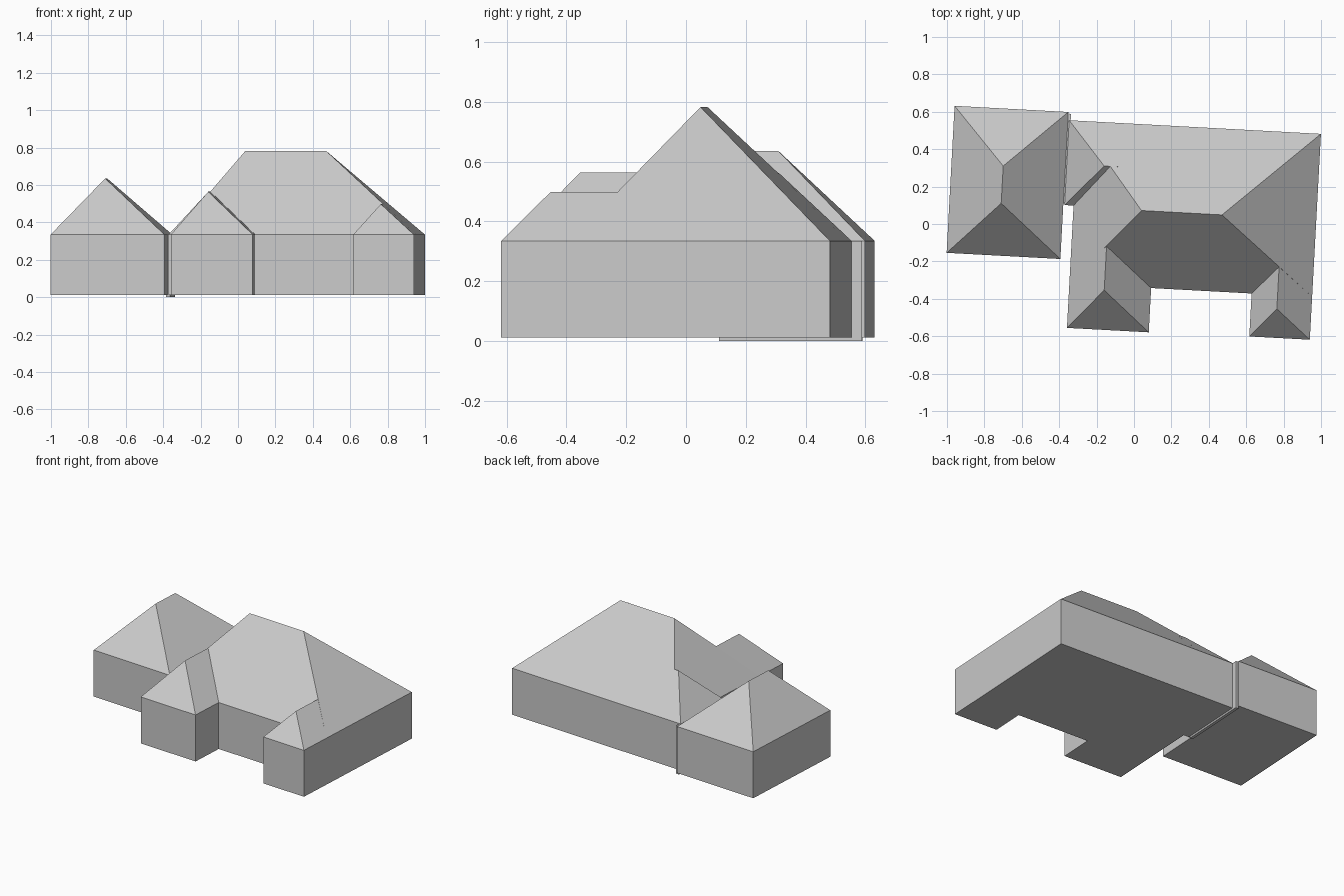
import bpy, bmesh, math
from mathutils import Matrix

cube = bpy.data.objects.get("Cube")
if cube:
    bpy.data.objects.remove(cube, do_unlink=True)

BASE, EAVE = 0.012, 0.335
TURN = Matrix.Rotation(-0.054, 4, 'Z')   # the whole house sits slightly turned

grey = bpy.data.materials.new("plain_grey")
grey.use_nodes = True
grey.diffuse_color = (0.6, 0.6, 0.6, 1)
grey.node_tree.nodes["Principled BSDF"].inputs["Base Color"].default_value = (0.6, 0.6, 0.6, 1)


def solid(name, points):
    """Closed convex block wrapped around the given points."""
    bm = bmesh.new()
    for p in points:
        bm.verts.new(p)
    bmesh.ops.convex_hull(bm, input=bm.verts[:])
    bmesh.ops.dissolve_limit(bm, angle_limit=math.radians(1), verts=bm.verts[:], edges=bm.edges[:])
    bmesh.ops.recalc_face_normals(bm, faces=bm.faces[:])
    bm.transform(TURN)
    mesh = bpy.data.meshes.new(name)
    bm.to_mesh(mesh)
    bm.free()
    mesh.materials.append(grey)
    bpy.context.collection.objects.link(bpy.data.objects.new(name, mesh))


def box_points(x, y, low, high):
    return [(a, b, c) for a in x for b in y for c in (low, high)]


def hip_block(name, x, y, ridge_x, ridge_y, ridge_z):
    """Walls on a rectangle, with a sloped roof rising to a level ridge."""
    ridge = [(a, b, ridge_z) for a, b in zip(ridge_x, ridge_y)]
    solid(name, box_points(x, y, BASE, EAVE) + ridge)


# Main house
hip_block("main_house", (-0.328, 0.972), (-0.337, 0.535), (0.036, 0.467), (0.074, 0.074), 0.783)
# Front wings, whose ridges run back into the main roof
hip_block("right_front_wing", (-0.328, 0.11), (-0.574, -0.1), (-0.14, -0.14), (-0.362, -0.1), 0.564)
hip_block("left_front_wing", (0.648, 0.972), (-0.567, -0.15), (0.787, 0.787), (-0.412, -0.15), 0.498)
# Short link that reaches towards the side house
hip_block("link", (-0.376, -0.1), (0.081, 0.535), (-0.176, -0.1), (0.301, 0.301), 0.563)
# Side house
hip_block("side_house", (-0.992, -0.383), (-0.208, 0.579), (-0.715, -0.715), (0.072, 0.272), 0.635)
# Narrow joint between link and side house
solid("wall_joint", box_points((-0.39, -0.368), (0.09, 0.57), 0.0, EAVE))
